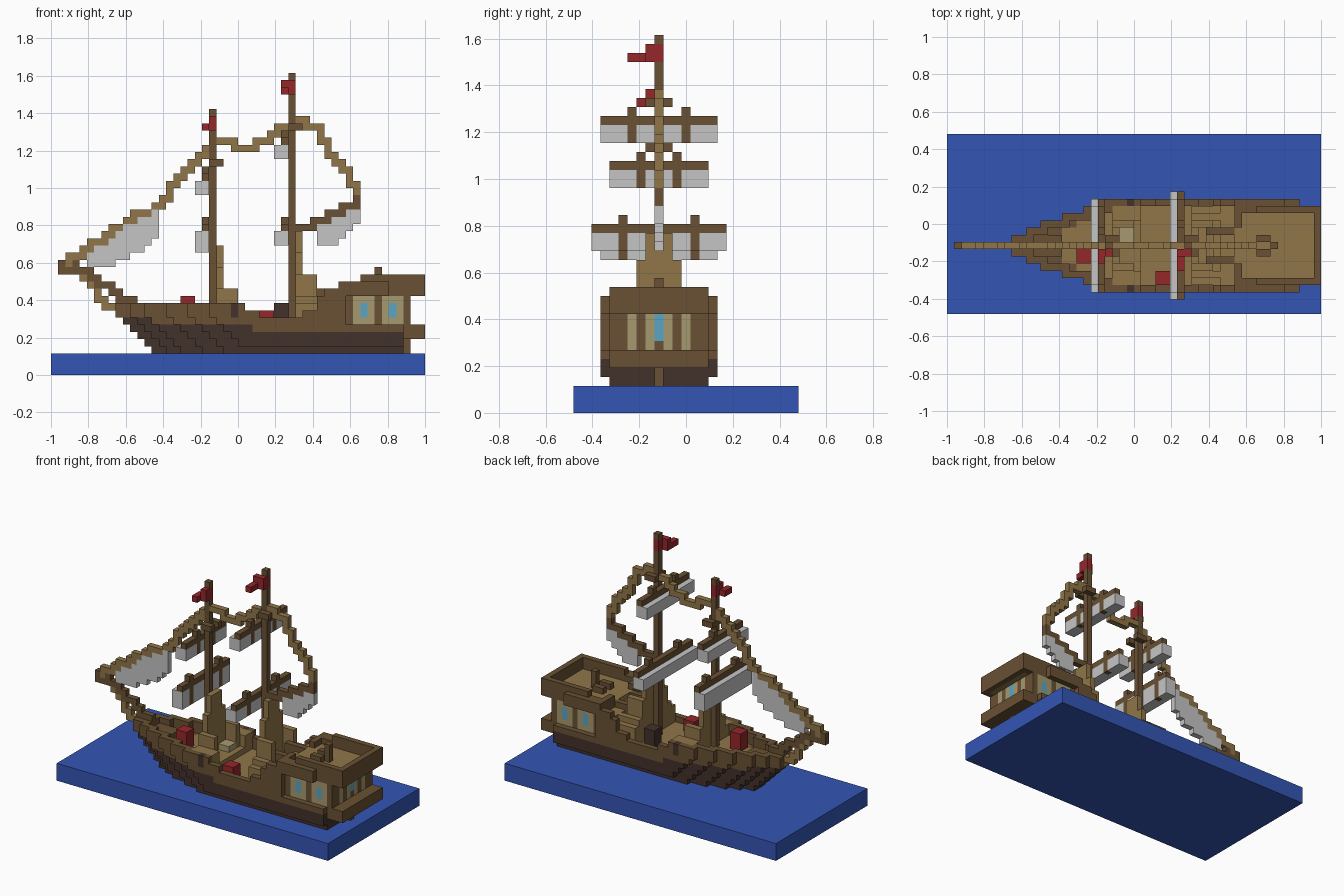
import bpy, bmesh

V = 2 / 52          # edge of one block
COLOURS = {
    "sea_blue": (0.033, 0.092, 0.46),
    "oak_brown": (0.142, 0.082, 0.033),
    "dark_hull_brown": (0.054, 0.031, 0.024),
    "rope_tan": (0.28, 0.18, 0.066),
    "pale_beige": (0.39, 0.32, 0.16),
    "sail_white": (0.56, 0.56, 0.56),
    "flag_red": (0.30, 0.020, 0.024),
    "glass_cyan": (0.10, 0.38, 0.56),
}
old = bpy.data.objects.get("Cube")
if old:
    bpy.data.objects.remove(old, do_unlink=True)

mats = {}
for name, rgb in COLOURS.items():
    m = bpy.data.materials.new(name)
    m.use_nodes = True
    m.diffuse_color = (*rgb, 1)
    bsdf = next(n for n in m.node_tree.nodes if n.type == 'BSDF_PRINCIPLED')
    bsdf.inputs["Base Color"].default_value = (*rgb, 1)
    bsdf.inputs["Roughness"].default_value = 0.8
    mats[name] = m

cells = {}          # block position -> (part, colour); y is counted from the keel


def span(a):
    return range(a[0], a[1] + 1) if isinstance(a, tuple) else (a,)


def fill(part, colour, x, y, z):
    """Fill a box of blocks; later boxes replace earlier ones."""
    for i in span(x):
        for j in span(y):
            for k in span(z):
                cells[i, j, k] = (part, colour)


def both_sides(part, colour, x, y, z):
    fill(part, colour, x, y, z)
    lo, hi = y if isinstance(y, tuple) else (y, y)
    fill(part, colour, x, (-hi, -lo), z)


def stepped_line(part, colour, pts):
    """Stepped run of blocks along the keel line; returns height by x."""
    heights, last = {}, pts[0][1]
    for (xa, za), (xb, zb) in zip(pts, pts[1:]):
        for i in range(xa, xb + 1):
            z = round(za + (zb - za) * (i - xa) / (xb - xa))
            fill(part, colour, i, 0, (min(z, last), max(z, last)))
            heights[i] = min(z, last)
            last = z
    return heights


def half_width(x):
    if x >= 47:
        return 5
    return sum(x >= n for n in (9, 11, 13, 16, 19, 22))


# Hull: solid below the deck, thin bulwark above it
def bulwark_top(x):
    return 9 if x < 27 else 8 if x < 29 else 7 if x < 35 else 8 if x < 37 else 10


for z in range(3, 11):
    for x in range(9, 49):
        w = half_width(x - max(0, 8 - z))
        if w == 0 or z > bulwark_top(x) or (z > 6 and x > 40):
            continue
        w = min(w, 5) if z == 3 else w
        dark = z < (8 if x < 14 else 7 if x < 28 else 6)
        inner = min(w, half_width(x - 1 - max(0, 8 - z)))
        for y in range(-w, w + 1):
            floor = 7 if x < 27 else 6
            if abs(y) < inner and z > floor:
                continue
            if abs(y) < inner and z == floor and x >= 16:
                fill("deck", "rope_tan", x, y, z)
            elif dark:
                fill("lower_hull", "dark_hull_brown", x, y, z)
            else:
                fill("upper_hull", "oak_brown", x, y, z)
both_sides("gun_port", "dark_hull_brown", 25, 6, (8, 9))
fill("foredeck", "oak_brown", (12, 15), (-1, 1), 8)
fill("transom", "oak_brown", (49, 51), (-5, 5), (5, 6))
fill("rudder", "oak_brown", 49, 0, (3, 4))

# Stairs to the upper deck with side rails
for n in range(4):
    fill("stairs", "rope_tan", (35 + n, 39), (-5, 5), (7, 7 + n))
both_sides("stair_rail", "oak_brown", (36, 40), 2, (8, 11))
both_sides("quarter_rail", "oak_brown", (38, 39), 6, 11)

# Cabin and windows
fill("cabin", "oak_brown", (40, 49), (-5, 5), (7, 10))
for x in (43, 47):
    both_sides("side_window_frame", "pale_beige", (x - 1, x + 1), 5, (7, 10))
    both_sides("side_window_glass", "glass_cyan", x, 5, (8, 9))
for y in (1, 3):
    both_sides("stern_window_frame", "pale_beige", 49, y, (7, 10))
fill("stern_window_glass", "glass_cyan", 49, 0, (8, 10))

# Upper deck with its railing
fill("upper_deck", "rope_tan", (40, 50), (-4, 4), 11)
both_sides("upper_railing", "oak_brown", (40, 46), 6, (11, 12))
both_sides("upper_railing", "oak_brown", (40, 51), 5, (11, 12))
both_sides("upper_railing", "oak_brown", (43, 51), 5, 13)
fill("upper_railing", "oak_brown", 51, (-5, 5), (11, 13))
both_sides("upper_railing", "oak_brown", 40, (3, 4), (11, 12))
both_sides("helm", "oak_brown", (43, 44), 1, 12)
fill("helm", "oak_brown", 45, 0, (12, 14))

# Bowsprit and the ropes along the keel line
stepped_line("bowsprit_stay", "rope_tan", [(4, 13), (6, 10), (9, 8)])
stepped_line("bowsprit", "oak_brown", [(1, 15), (4, 14), (9, 10), (11, 9)])
fore_stay = stepped_line("fore_stay", "rope_tan",
                         [(1, 15), (2, 16), (6, 18), (10, 21), (14, 23), (16, 26), (22, 32)])
fill("bowsprit", "oak_brown", (1, 4), 0, 14)
fill("bowsprit", "oak_brown", 1, 0, 15)
stepped_line("middle_stay", "rope_tan", [(23, 32), (25, 31), (27, 31), (31, 34), (33, 35)])
stepped_line("back_stay", "rope_tan", [(33, 35), (36, 34), (38, 30), (42, 25)])

# Jib and spanker sails
for x in range(5, 15):
    low = 15 if x < 9 else 16 + (x - 9) * 3 // 5
    fill("jib_sail", "sail_white", x, 0, (low, fore_stay[x] - 1))
gaff = stepped_line("gaff", "oak_brown", [(34, 20), (37, 21), (42, 24)])
for x in range(37, 43):
    fill("spanker_sail", "sail_white", x, 0, (18 + max(0, x - 39), gaff[x] - 1))


# Masts, crosstrees and shrouds
def mast(name, x, top, cross, shroud_top):
    for d in range(1, 6):
        high = max(9, shroud_top - 3 * (d - 1))
        reach = (0, 0, 2, 3, 3)[d - 1]
        both_sides(name + "_shroud", "rope_tan", (x + 1, x + 1 + reach), d,
                   (max(7, high - 3), high))
        both_sides(name + "_shroud", "rope_tan", x + 1, d, (7, max(8, high - 4)))
    fill(name + "_shroud", "rope_tan", x + 1, 0, (7, shroud_top))
    fill(name, "oak_brown", x, 0, (7, top))
    both_sides(name + "_crosstree", "oak_brown", (x, x + 1), 1, cross)


mast("foremast", 22, 36, 29, 17)
mast("mainmast", 33, 41, 34, 19)


# Square sails hung in front of their yards
def square_sail(name, x, half, strap, low, yard):
    fill(name + "_sail", "sail_white", x, (-half, half), (low, yard - 1))
    fill(name + "_sail", "sail_white", x + 1, (-half, half), (low, yard - 1))
    fill(name + "_yard", "oak_brown", x + 1, (-half, half), yard)
    both_sides(name + "_strap", "oak_brown", x + 1, strap, (low, yard + 1))


square_sail("fore_lower", 20, 6, 4, 17, 20)
square_sail("fore_upper", 20, 5, 2, 25, 27)
square_sail("main_lower", 31, 7, 4, 18, 20)
square_sail("main_upper", 31, 6, 3, 30, 32)

# Flags
fill("main_flag", "flag_red", 33, 0, (39, 40))
fill("main_flag", "flag_red", (32, 33), -1, (39, 40))
fill("main_flag", "flag_red", 32, (-3, -2), 39)
fill("fore_flag", "flag_red", 22, 0, (34, 35))
fill("fore_flag", "flag_red", 22, -1, (34, 35))
fill("fore_flag", "flag_red", 21, (-2, -1), 34)

# Deck cargo
fill("red_crate", "flag_red", (18, 19), (-2, -1), (8, 10))
fill("red_barrel", "flag_red", (29, 30), (-5, -4), (7, 8))
fill("dark_barrel", "dark_hull_brown", (31, 32), (3, 4), (7, 9))
fill("deck_hatch", "pale_beige", (24, 25), (1, 2), 8)

# Turn each part's blocks into a mesh of its outer faces
DIRS = [(a, s) for a in range(3) for s in (0, 1)]
parts = {}
for pos, tag in cells.items():
    parts.setdefault(tag, []).append(pos)
for (name, colour), blocks in parts.items():
    bm = bmesh.new()
    for p in blocks:
        for axis, side in DIRS:
            q = list(p)
            q[axis] += 2 * side - 1
            if tuple(q) in cells or q[2] < 3:
                continue
            u, w = (axis + 1) % 3, (axis + 2) % 3
            verts = []
            for a, b in ((0, 0), (1, 0), (1, 1), (0, 1)):
                c = list(p)
                c[axis] += side
                c[u] += a
                c[w] += b
                verts.append(bm.verts.new(((c[0] - 26) * V, (c[1] - 3.5) * V, c[2] * V)))
            bm.faces.new(verts if side else verts[::-1])
    bmesh.ops.remove_doubles(bm, verts=bm.verts, dist=V / 100)
    mesh = bpy.data.meshes.new(name)
    bm.to_mesh(mesh)
    bm.free()
    mesh.materials.append(mats[colour])
    bpy.context.collection.objects.link(bpy.data.objects.new(name, mesh))

# Slab of sea
bpy.ops.mesh.primitive_cube_add(size=1, location=(0, 0, 1.5 * V))
sea = bpy.context.object
sea.name = "sea"
sea.scale = (52 * V, 25 * V, 3 * V)
sea.data.materials.append(mats["sea_blue"])
